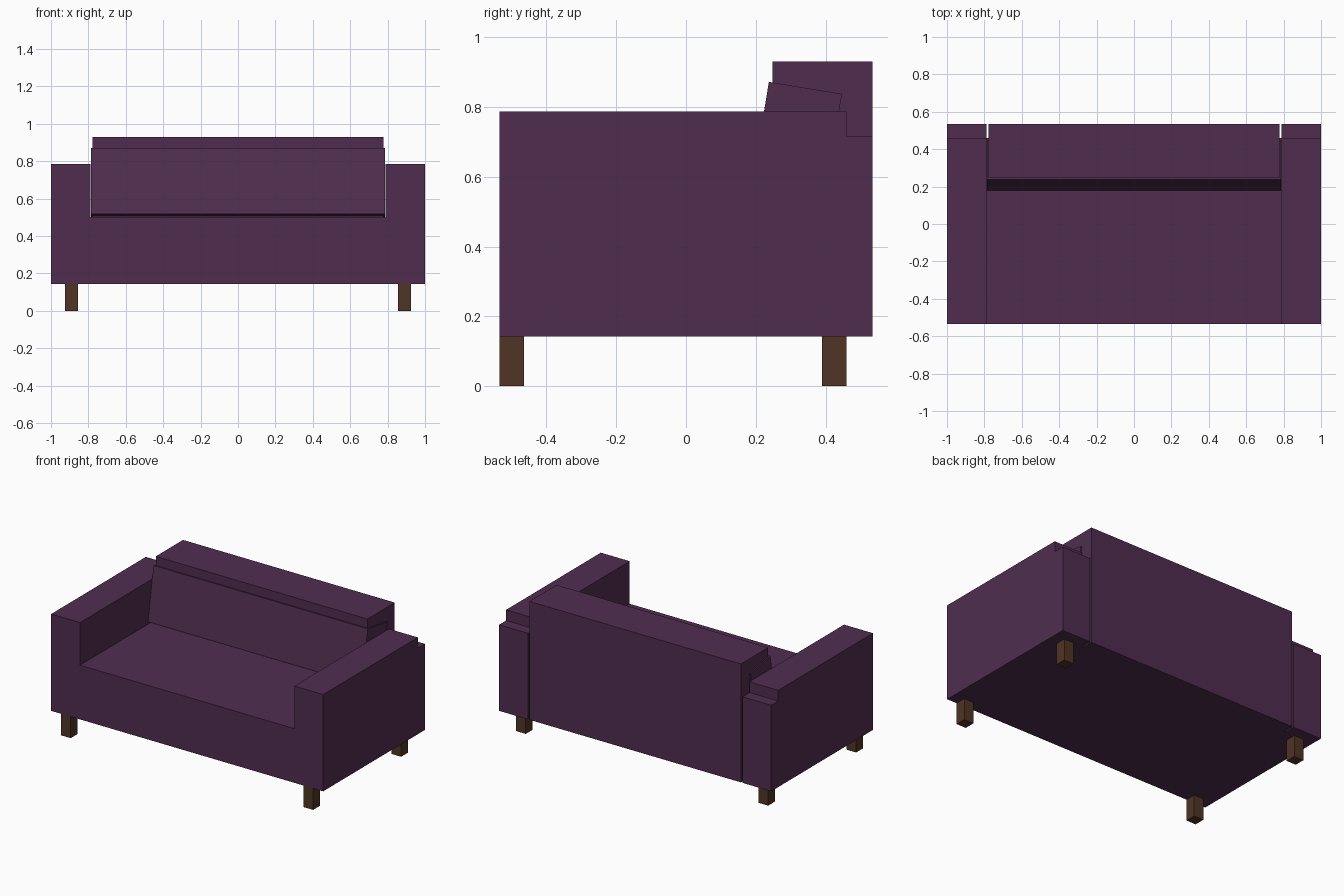
import bpy
import bmesh
import math

if "Cube" in bpy.data.objects:
    bpy.data.objects.remove(bpy.data.objects["Cube"])


def material(name, rgb):
    m = bpy.data.materials.new(name)
    m.diffuse_color = (*rgb, 1)
    m.use_nodes = True
    m.node_tree.nodes["Principled BSDF"].inputs["Base Color"].default_value = m.diffuse_color
    return m


PURPLE = material("plum fabric", (0.080, 0.027, 0.078))
BROWN = material("brown wood", (0.078, 0.035, 0.018))


def finish(name, bm, mat):
    bmesh.ops.recalc_face_normals(bm, faces=bm.faces)
    me = bpy.data.meshes.new(name)
    bm.to_mesh(me)
    bm.free()
    me.materials.append(mat)
    ob = bpy.data.objects.new(name, me)
    bpy.context.collection.objects.link(ob)
    return ob


def box(name, x, y, z, mat):
    """Box from (min, max) ranges."""
    bm = bmesh.new()
    bmesh.ops.create_cube(bm, size=1)
    for v in bm.verts:
        v.co = [r[0] + (c + 0.5) * (r[1] - r[0]) for c, r in zip(v.co, (x, y, z))]
    return finish(name, bm, mat)


FRONT, REAR, BACK = -0.534, 0.46, 0.534
BOTTOM, SEAT, ARM = 0.143, 0.503, 0.786
INNER = 0.788

# seat and arms: one U-shaped profile extruded front to back
bm = bmesh.new()
profile = [(-1, BOTTOM), (1, BOTTOM), (1, ARM), (INNER, ARM),
           (INNER, SEAT), (-INNER, SEAT), (-INNER, ARM), (-1, ARM)]
face = bm.faces.new([bm.verts.new((x, FRONT, z)) for x, z in profile])
ext = bmesh.ops.extrude_face_region(bm, geom=[face])
for g in ext["geom"]:
    if isinstance(g, bmesh.types.BMVert):
        g.co.y = REAR
finish("seat_and_arms", bm, PURPLE)

# backrest
box("backrest", (-0.778, 0.778), (0.248, BACK), (BOTTOM, 0.93), PURPLE)

# leaning back cushion
cushion = box("back_cushion", (-0.787, 0.787), (-0.106, 0.106), (-0.1785, 0.1785), PURPLE)
cushion.location = (0, 0.313, 0.678)
cushion.rotation_euler.x = -math.radians(9.3)

# lower blocks behind the arms, and legs
for side, s in (("left", -1), ("right", 1)):
    box(side + "_arm_rear_block", sorted((s * INNER, s)), (REAR, BACK), (BOTTOM, 0.715), PURPLE)
    for end, y in (("front", FRONT), ("back", 0.39)):
        box(f"{end}_{side}_leg", sorted((s * 0.856, s * 0.926)), (y, y + 0.07), (0, BOTTOM), BROWN)
